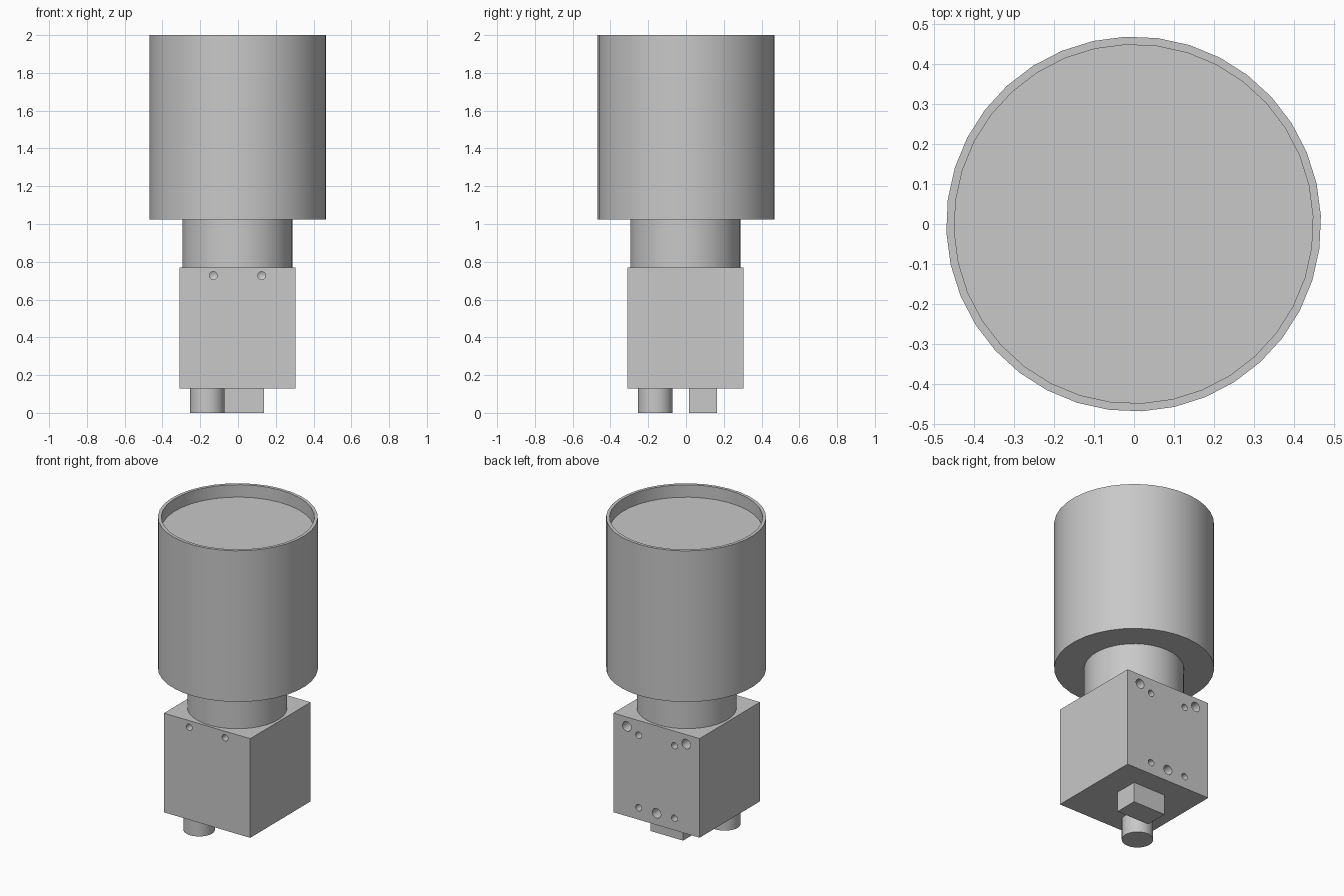
import bpy
import bmesh
from math import pi, radians
from mathutils import Matrix, Vector

if "Cube" in bpy.data.objects:
    bpy.data.objects.remove(bpy.data.objects["Cube"], do_unlink=True)

grey = bpy.data.materials.new("light_grey")
grey.use_nodes = True
colour = (0.58, 0.58, 0.58, 1)
grey.diffuse_color = colour
grey.node_tree.nodes["Principled BSDF"].inputs["Base Color"].default_value = colour

SIDES = 36
AXIS = -0.003  # shared x and y of the body's vertical axis


def make_object(name, bm):
    bmesh.ops.recalc_face_normals(bm, faces=bm.faces[:])
    mesh = bpy.data.meshes.new(name)
    bm.to_mesh(mesh)
    bm.free()
    mesh.materials.append(grey)
    obj = bpy.data.objects.new(name, mesh)
    bpy.context.collection.objects.link(obj)
    return obj


def activate(obj):
    bpy.ops.object.select_all(action="DESELECT")
    obj.select_set(True)
    bpy.context.view_layer.objects.active = obj


def smooth(obj):
    activate(obj)
    bpy.ops.object.shade_smooth_by_angle(angle=radians(30))


def revolve(bm, profile, sides, matrix):
    """Spin (radius, height) points, closing both ends; zero radius makes a tip."""
    rings = []
    for r, z in profile:
        if r == 0:
            rings.append([bm.verts.new(matrix @ Vector((0, 0, z)))])
        else:
            turn = radians(2.5)
            rings.append([bm.verts.new(matrix @ (Matrix.Rotation(turn + 2 * pi * i / sides, 4, "Z")
                                                 @ Vector((r, 0, z)))) for i in range(sides)])
    for low, high in zip(rings, rings[1:]):
        for i in range(sides):
            j = (i + 1) % sides
            if len(high) == 1:
                bm.faces.new((low[i], low[j], high[0]))
            else:
                bm.faces.new((low[i], low[j], high[j], high[i]))
    for end in (rings[0], rings[-1]):
        if len(end) > 1:
            bm.faces.new(end)


def turned_part(name, profile, x, y):
    bm = bmesh.new()
    revolve(bm, profile, SIDES, Matrix.Translation((x, y, 0)))
    obj = make_object(name, bm)
    smooth(obj)
    return obj


def block(name, low, high):
    low, high = Vector(low), Vector(high)
    bm = bmesh.new()
    bmesh.ops.create_cube(bm, size=1)
    bmesh.ops.scale(bm, vec=high - low, verts=bm.verts)
    bmesh.ops.translate(bm, vec=(low + high) / 2, verts=bm.verts)
    return make_object(name, bm)


# Large barrel with a recessed end, and the narrower neck below it
turned_part("barrel", [(0.468, 1.025), (0.468, 2), (0.448, 2), (0.448, 1.92)], -0.001, 0)
turned_part("neck", [(0.292, 0.77), (0.292, 1.025)], AXIS, AXIS)

# Square housing
HALF, BASE, TOP = 0.308, 0.13, 0.77
housing = block("housing", (AXIS - HALF, AXIS - HALF, BASE), (AXIS + HALF, AXIS + HALF, TOP))

# Drilled screw holes: side (-1 front, 1 back), offset from the axis, height, radius
SMALL, LARGE = 0.021, 0.031
holes = [(1, 0, 0.205, LARGE)]
for s in (-1, 1):
    holes += [(-1, s * 0.128, 0.727, SMALL), (1, s * 0.128, 0.675, SMALL),
              (1, s * 0.128, 0.207, SMALL), (1, s * 0.212, 0.709, LARGE)]

bm = bmesh.new()
for side, offset, height, radius in holes:
    place = (Matrix.Translation((AXIS + offset, AXIS + side * HALF, height))
             @ Matrix.Rotation(side * pi / 2, 4, "X"))
    revolve(bm, [(radius, -0.02), (radius, 0.07), (0, 0.07 + radius * 0.6)], 16, place)
drills = make_object("hole_cutter", bm)
drills.hide_render = True

activate(housing)
cut = housing.modifiers.new("holes", "BOOLEAN")
cut.operation = "DIFFERENCE"
cut.solver = "EXACT"
cut.object = drills
bpy.ops.object.modifier_apply(modifier=cut.name)
bpy.data.objects.remove(drills, do_unlink=True)
smooth(housing)

# Connectors under the housing
turned_part("round_connector", [(0.092, 0), (0.092, BASE)], -0.163, -0.163)
block("square_connector", (-0.095, 0.015, 0), (0.138, 0.165, BASE))
